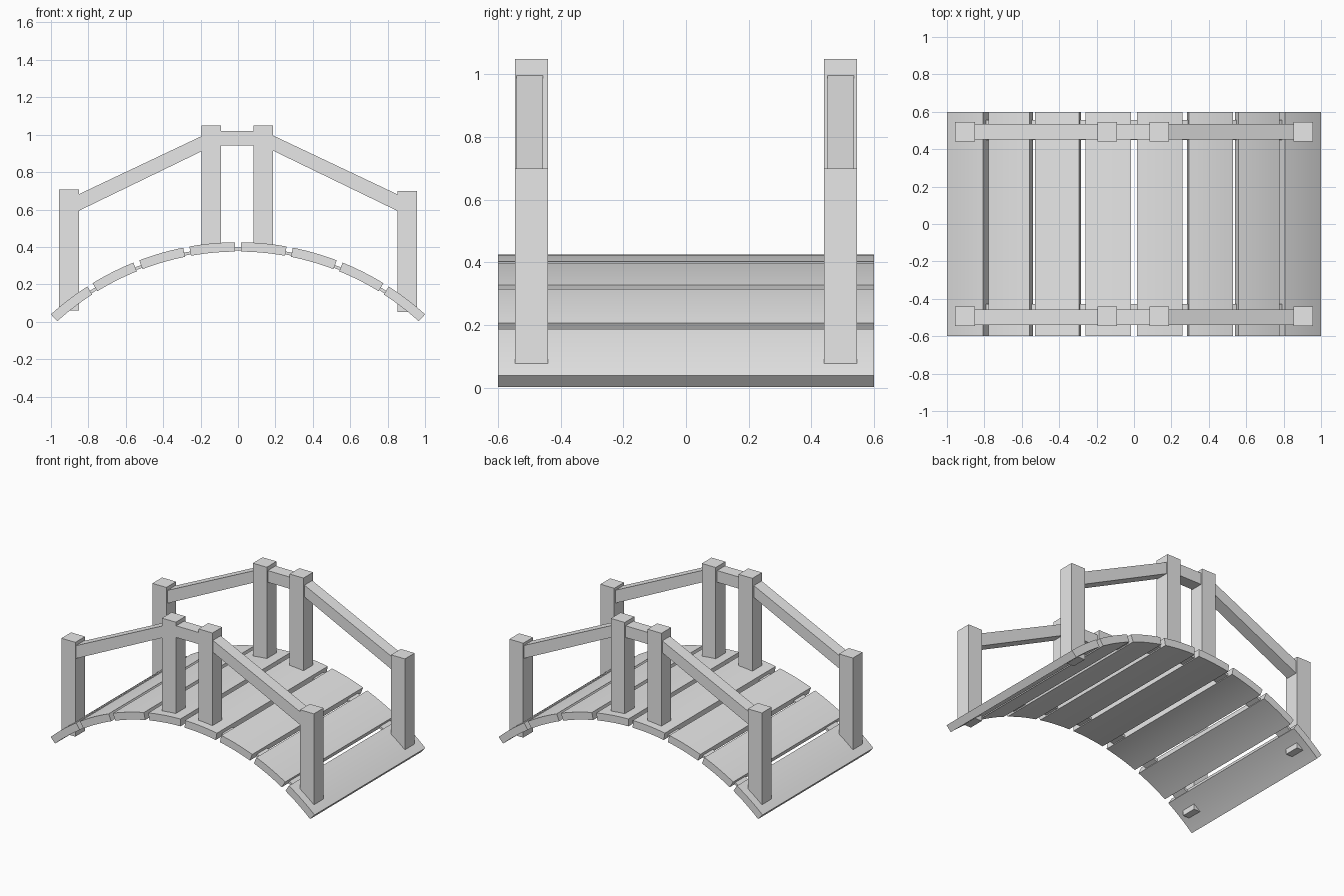
import bpy
import bmesh
import math

cube = bpy.data.objects.get("Cube")
if cube:
    bpy.data.objects.remove(cube, do_unlink=True)

GREY = (0.8, 0.8, 0.8, 1.0)
grey = bpy.data.materials.new("plain_grey")
grey.use_nodes = True
grey.diffuse_color = GREY
grey.node_tree.nodes["Principled BSDF"].inputs["Base Color"].default_value = GREY


def prism(name, outline, y0, y1, smooth=False):
    """Extrude an outline of (x, z) points from y0 to y1."""
    bm = bmesh.new()
    face = bm.faces.new([bm.verts.new((x, y0, z)) for x, z in outline])
    extruded = bmesh.ops.extrude_face_region(bm, geom=[face])["geom"]
    moved = [v for v in extruded if isinstance(v, bmesh.types.BMVert)]
    bmesh.ops.translate(bm, verts=moved, vec=(0, y1 - y0, 0))
    bmesh.ops.recalc_face_normals(bm, faces=bm.faces)
    mesh = bpy.data.meshes.new(name)
    bm.to_mesh(mesh)
    bm.free()
    mesh.materials.append(grey)
    obj = bpy.data.objects.new(name, mesh)
    bpy.context.collection.objects.link(obj)
    if smooth:
        bpy.ops.object.select_all(action='DESELECT')
        obj.select_set(True)
        bpy.context.view_layer.objects.active = obj
        bpy.ops.object.shade_smooth_by_angle(angle=math.radians(30))
    return obj


def rect(x0, x1, z0, z1):
    return [(x0, z0), (x1, z0), (x1, z1), (x0, z1)]


# Deck arc
RADIUS, THICKNESS, CENTRE_Z = 1.49, 0.05, -1.065
END_ANGLE, GAP = 42.16, 1.3
PLANKS = 8


def arc_band(a0, a1, inner, outer, steps):
    angles = [math.radians(a0 + (a1 - a0) * i / steps) for i in range(steps + 1)]

    def ring(r, seq):
        return [(r * math.sin(a), CENTRE_Z + r * math.cos(a)) for a in seq]
    return ring(outer, angles) + ring(inner, angles[::-1])


# Curved planks
span = (2 * END_ANGLE - GAP * (PLANKS - 1)) / PLANKS
for i in range(PLANKS):
    start = -END_ANGLE + i * (span + GAP)
    band = arc_band(start, start + span, RADIUS - THICKNESS, RADIUS, 8)
    prism(f"plank_{i + 1}", band, -0.6, 0.6, smooth=True)

# Each side: name, post depth, rail depth, stringer depth
SIDES = [
    ("front", (-0.545, -0.44), (-0.54, -0.456), (-0.535, -0.427)),
    ("back", (0.44, 0.545), (0.451, 0.535), (0.45, 0.557)),
]
# Posts: name, x range, z range
POSTS = [
    ("right_end_post", -0.957, -0.851, 0.06, 0.706),
    ("right_middle_post", -0.195, -0.09, 0.4, 1.048),
    ("left_middle_post", 0.083, 0.188, 0.4, 1.048),
    ("left_end_post", 0.852, 0.957, 0.053, 0.70),
]

for side, post_y, rail_y, stringer_y in SIDES:
    for name, x0, x1, z0, z1 in POSTS:
        prism(f"{side}_{name}", rect(x0, x1, z0, z1), *post_y)

    # Thin strip joining the planks
    strip = arc_band(-38, 38, RADIUS - 0.043, RADIUS - 0.027, 48)
    prism(f"{side}_stringer", strip, *stringer_y, smooth=True)

    # Handrails: sloping pair and level middle piece
    for hand, s in (("right", -1), ("left", 1)):
        slope = [(s * 0.88, 0.668), (s * 0.17, 1.004), (s * 0.17, 0.923), (s * 0.88, 0.579)]
        prism(f"{side}_{hand}_rail", slope, *rail_y)
    prism(f"{side}_middle_rail", rect(-0.14, 0.13, 0.941, 1.021), *rail_y)
